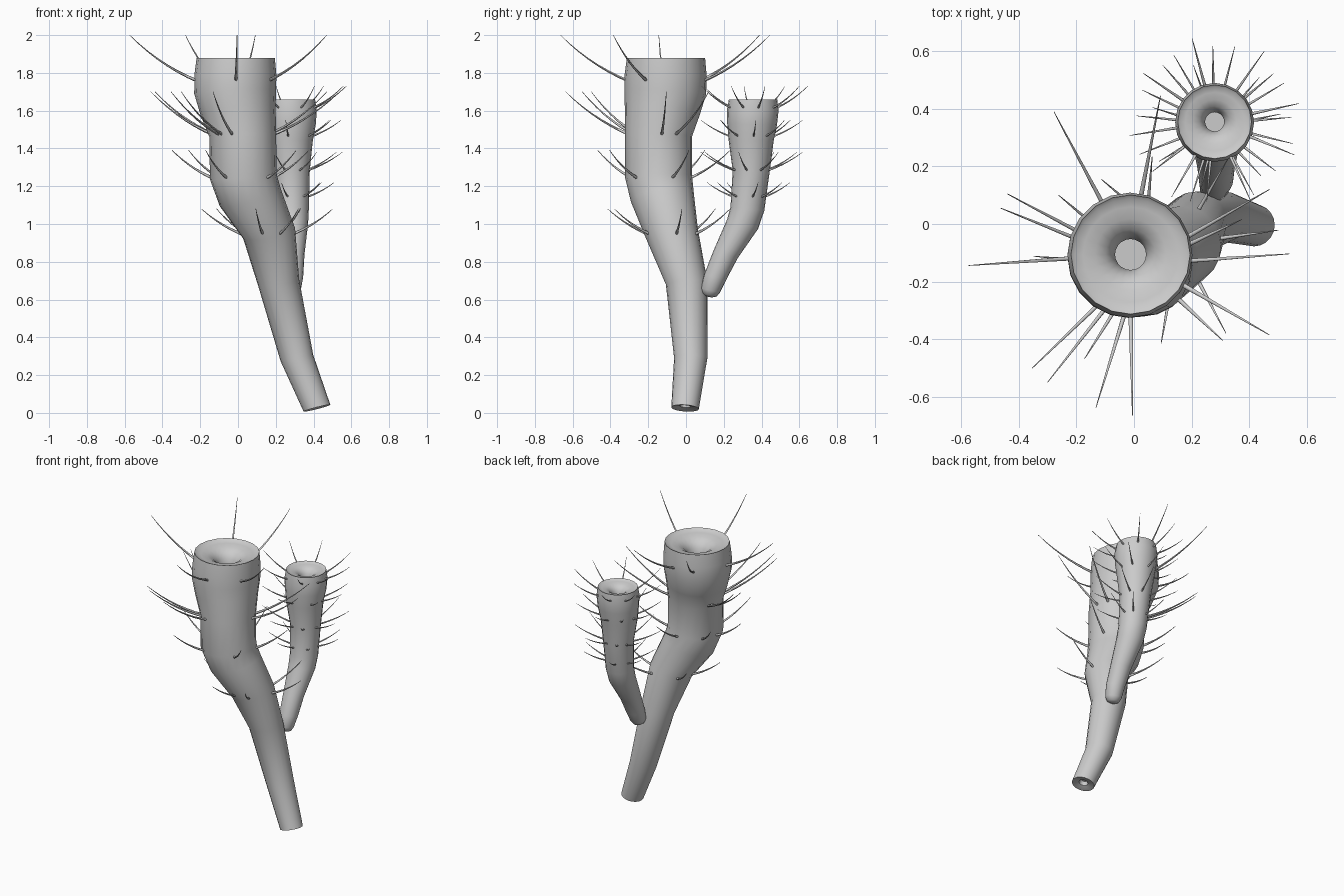
import bpy, bmesh, math, random
from mathutils import Vector

if "Cube" in bpy.data.objects:
    bpy.data.objects.remove(bpy.data.objects["Cube"])

random.seed(4)
UP = Vector((0, 0, 1))


def finish(bm, name, angle):
    bmesh.ops.recalc_face_normals(bm, faces=bm.faces[:])
    me = bpy.data.meshes.new(name)
    bm.to_mesh(me)
    bm.free()
    ob = bpy.data.objects.new(name, me)
    bpy.context.collection.objects.link(ob)
    bpy.ops.object.select_all(action='DESELECT')
    ob.select_set(True)
    bpy.context.view_layer.objects.active = ob
    bpy.ops.object.shade_smooth_by_angle(angle=math.radians(angle))
    return ob


def skin(bm, rings, n):
    # rings: (center, radius, normal); bridges them and closes both ends
    loops = []
    for c, r, nrm in rings:
        q = UP.rotation_difference(nrm)
        loops.append([bm.verts.new(c + q @ Vector((r * math.cos(2 * math.pi * i / n),
                                                   r * math.sin(2 * math.pi * i / n), 0)))
                      for i in range(n)])
    for a, b in zip(loops, loops[1:]):
        for i in range(n):
            j = (i + 1) % n
            bm.faces.new((a[i], a[j], b[j], b[i]))
    bm.faces.new(loops[0][::-1])
    bm.faces.new(loops[-1])


def tube(name, path, base_cap):
    pts = [Vector(p[:3]) for p in path]
    rings = []
    for i, p in enumerate(path):
        t = (pts[min(i + 1, len(pts) - 1)] - pts[max(i - 1, 0)]).normalized()
        nrm = UP.copy() if i >= len(path) - 2 else UP.lerp(t, 0.65).normalized()
        rings.append((pts[i], p[3], nrm))
    # underside: dimple or rounded tip
    c, r, nrm = rings[0]
    start = [(c + nrm * (r * d), r * s, nrm) for s, d in base_cap]
    # rolled lip falling into the central opening
    c, r, _ = rings[-1]
    lip = [(c - UP * (r * d), r * s, UP) for s, d in
           ((0.94, 0.05), (0.8, 0.08), (0.6, 0.12), (0.42, 0.22), (0.31, 0.38), (0.26, 0.6), (0.26, 1.0))]
    bm = bmesh.new()
    skin(bm, start + rings + lip, 20)
    return finish(bm, name, 50)


def spine(bm, base, tip, r):
    # tapered bristle leaving sideways and curling upward
    mid = base.lerp(tip, 0.55) - UP * (0.22 * (tip.z - base.z))
    curve = [base * (1 - t) ** 2 + mid * (2 * t * (1 - t)) + tip * t ** 2
             for t in (k / 7 for k in range(8))]
    rings = []
    for i, p in enumerate(curve):
        t = (curve[min(i + 1, 7)] - curve[max(i - 1, 0)]).normalized()
        rings.append((p, r * (1 - 0.85 * i / 7), t))
    skin(bm, rings, 6)


def spines(name, rows, r):
    # each row: center x, y, base z, base radius, reach, rise, angles in degrees
    bm = bmesh.new()
    for x, y, z, r0, reach, rise, angles in rows:
        for a in angles:
            a = math.radians(a)
            d = Vector((math.cos(a), math.sin(a), 0))
            c = Vector((x, y, z))
            spine(bm, c + d * (r0 - 0.02), c + d * reach + UP * rise, r)
    return finish(bm, name, 60)


def around(n, start):
    return [start + 360 * i / n + random.uniform(-9, 9) for i in range(n)]


# main stalk
tube("main_tube", [
    (0.418, -0.005, 0.025, 0.073), (0.312, 0.025, 0.29, 0.088), (0.215, 0.003, 0.69, 0.110),
    (0.165, -0.075, 0.95, 0.140), (0.065, -0.125, 1.14, 0.168), (0.028, -0.145, 1.25, 0.177),
    (0.025, -0.145, 1.47, 0.177), (0.0, -0.125, 1.60, 0.200), (-0.015, -0.11, 1.70, 0.217),
    (-0.014, -0.108, 1.79, 0.217), (-0.012, -0.106, 1.88, 0.207)],
    [(0.3, 0.5), (0.4, 0.15), (0.75, 0.03)])

# side branch
tube("side_tube", [
    (0.28, 0.13, 0.65, 0.052), (0.285, 0.155, 0.72, 0.060), (0.285, 0.21, 0.84, 0.067),
    (0.285, 0.30, 1.0, 0.086), (0.285, 0.325, 1.08, 0.090), (0.282, 0.345, 1.28, 0.098),
    (0.277, 0.345, 1.44, 0.119), (0.28, 0.35, 1.53, 0.132), (0.28, 0.353, 1.60, 0.137),
    (0.28, 0.355, 1.66, 0.128)],
    [(0.3, -0.7), (0.75, -0.5)])

# long bristles on the main stalk
spines("main_spines", [
    (-0.015, -0.105, 1.755, 0.215, 0.56, 0.245, [-89, -30, 79, 118, 184]),
    (0.02, -0.14, 1.47, 0.177, 0.52, 0.23, [-107, 4, 30, 152, 158, 224, 232]),
    (0.03, -0.145, 1.24, 0.177, 0.38, 0.15, [-43, -122, 25, 85, 140, 175]),
    (0.155, -0.07, 0.94, 0.138, 0.35, 0.14, [-62, -100, 8, 60, 140, 185])], 0.0085)

# shorter bristles on the side branch
spines("side_spines", [
    (0.28, 0.355, 1.61, 0.135, 0.30, 0.12, around(8, 17)),
    (0.277, 0.348, 1.46, 0.120, 0.27, 0.09, around(8, 0)),
    (0.28, 0.345, 1.28, 0.098, 0.28, 0.10, around(8, 25)),
    (0.284, 0.335, 1.14, 0.092, 0.23, 0.08, around(7, 5))], 0.006)
